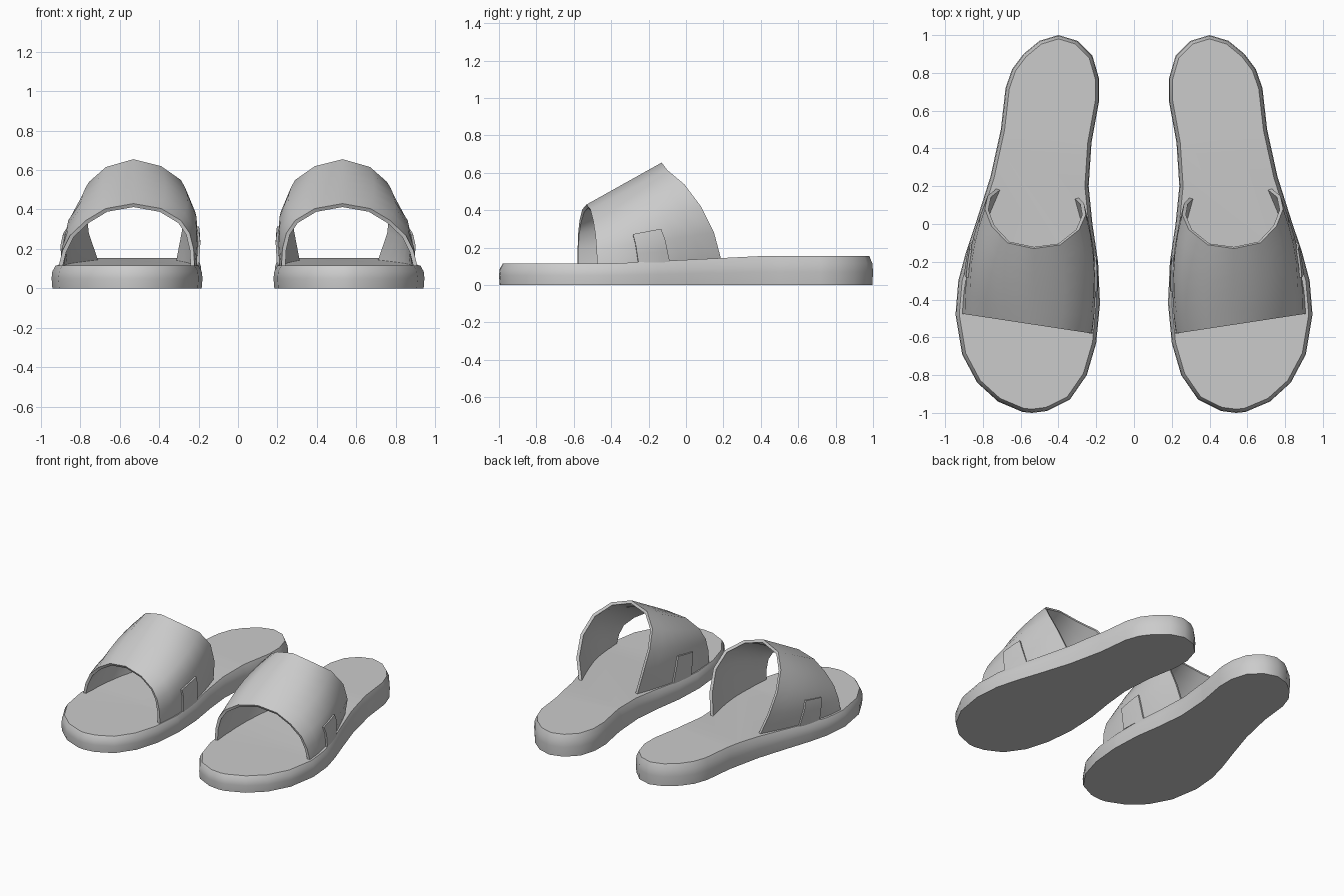
import bpy
import bmesh
from mathutils import Vector

cube = bpy.data.objects.get("Cube")
if cube:
    bpy.data.objects.remove(cube, do_unlink=True)

grey = bpy.data.materials.new("plain grey")
grey.use_nodes = True
colour = (0.6, 0.6, 0.6, 1)
grey.diffuse_color = colour
grey.node_tree.nodes["Principled BSDF"].inputs["Base Color"].default_value = colour


def finish(name, bm, thickness=0, offset=-1):
    """Turn a bmesh of one sandal part into a mirrored, smooth-shaded pair."""
    mesh = bpy.data.meshes.new(name)
    bm.to_mesh(mesh)
    bm.free()
    mesh.materials.append(grey)
    obj = bpy.data.objects.new(name, mesh)
    bpy.context.collection.objects.link(obj)
    bpy.ops.object.select_all(action="DESELECT")
    obj.select_set(True)
    bpy.context.view_layer.objects.active = obj
    if thickness:
        solid = obj.modifiers.new("thickness", "SOLIDIFY")
        solid.thickness = thickness
        solid.offset = offset
        bpy.ops.object.modifier_apply(modifier=solid.name)
    mirror = obj.modifiers.new("pair", "MIRROR")
    mirror.use_mirror_merge = False
    bpy.ops.object.modifier_apply(modifier=mirror.name)
    bpy.ops.object.shade_smooth_by_angle(angle=0.6)
    return obj


# Soles: footprint outline lofted through slightly inset rings
outline = [Vector(p) for p in (
    (.54, -1), (.46, -.99), (.34, -.93), (.25, -.8), (.2, -.63), (.18, -.42),
    (.19, -.2), (.22, 0), (.24, .2), (.225, .43), (.185, .65), (.185, .77),
    (.22, .89), (.3, .97), (.4, 1), (.5, .97), (.585, .9), (.645, .82),
    (.68, .72), (.705, .5), (.76, .25), (.83, .03), (.89, -.15), (.93, -.3),
    (.945, -.48), (.91, -.69), (.83, -.84), (.72, -.94), (.59, -.995))]
count = len(outline)


def sole_height(y):
    """Footbed height: low at the toe, ramping up to the heel."""
    ramp = min(max((y + .4) / .8, 0), 1)
    return .115 + .04 * ramp


bm = bmesh.new()
rings = []
for level, inset in ((0, .004), (.45, 0), (.75, .004), (1, .02)):
    ring = []
    for i, point in enumerate(outline):
        along = (outline[(i + 1) % count] - outline[i - 1]).normalized()
        inward = Vector((along.y, -along.x))
        spot = point + inward * inset
        ring.append(bm.verts.new((spot.x, spot.y, level)))
    rings.append(ring)
for low, high in zip(rings, rings[1:]):
    for i in range(count):
        j = (i + 1) % count
        bm.faces.new((low[i], low[j], high[j], high[i]))
bm.faces.new(rings[0])
bm.faces.new(rings[-1])
for cut in (-.4, .4):
    bmesh.ops.bisect_plane(bm, geom=bm.verts[:] + bm.edges[:] + bm.faces[:],
                           plane_co=(0, cut, 0), plane_no=(0, 1, 0))
for vert in bm.verts:
    vert.co.z *= sole_height(vert.co.y)
bmesh.ops.recalc_face_normals(bm, faces=bm.faces[:])
finish("soles", bm)

# Straps: arch lofted from the toe opening to the higher instep edge
front_xz = ((.22, .11), (.225, .2), (.245, .28), (.29, .345), (.39, .405),
            (.53, .43), (.67, .405), (.77, .345), (.85, .27), (.89, .19), (.91, .11))
front_edge = [Vector((x, -.58 + (x - .22) * .152, z)) for x, z in front_xz]
back_edge = [Vector(p) for p in (
    (.295, .14, .13), (.265, .11, .29), (.255, .05, .44), (.29, -.03, .55),
    (.39, -.11, .62), (.53, -.13, .655), (.67, -.1, .615), (.755, -.01, .54),
    (.79, .08, .42), (.775, .15, .28), (.725, .19, .13))]


def on_strap(u, v):
    """Point on the strap: u counts along the arch, v runs front to back."""
    i = min(int(u), len(front_edge) - 2)
    start = front_edge[i].lerp(front_edge[i + 1], u - i)
    end = back_edge[i].lerp(back_edge[i + 1], u - i)
    point = start.lerp(end, v)
    side = min(max((point.x - .54) / .28, -1), 1)
    point.x += side * .04 * 4 * v * (1 - v)
    return point


def strap_patch(bm, us, vs):
    grid = [[bm.verts.new(on_strap(u, v)) for v in vs] for u in us]
    for a, b in zip(grid, grid[1:]):
        for j in range(len(vs) - 1):
            bm.faces.new((a[j], b[j], b[j + 1], a[j + 1]))


bm = bmesh.new()
strap_rows = [k / 6 for k in range(7)]
strap_patch(bm, range(len(front_edge)), strap_rows)
finish("straps", bm, .02)

# Side tabs: low raised patches on both flanks of each strap
last = len(front_edge) - 1
tab_rows = [.33 + .05 * k for k in range(6)]
for name, us in (("inner_tabs", (0, .5, 1, 1.5)),
                 ("outer_tabs", (last - 1.5, last - 1, last - .5, last))):
    bm = bmesh.new()
    strap_patch(bm, us, tab_rows)
    finish(name, bm, .012, 1)
